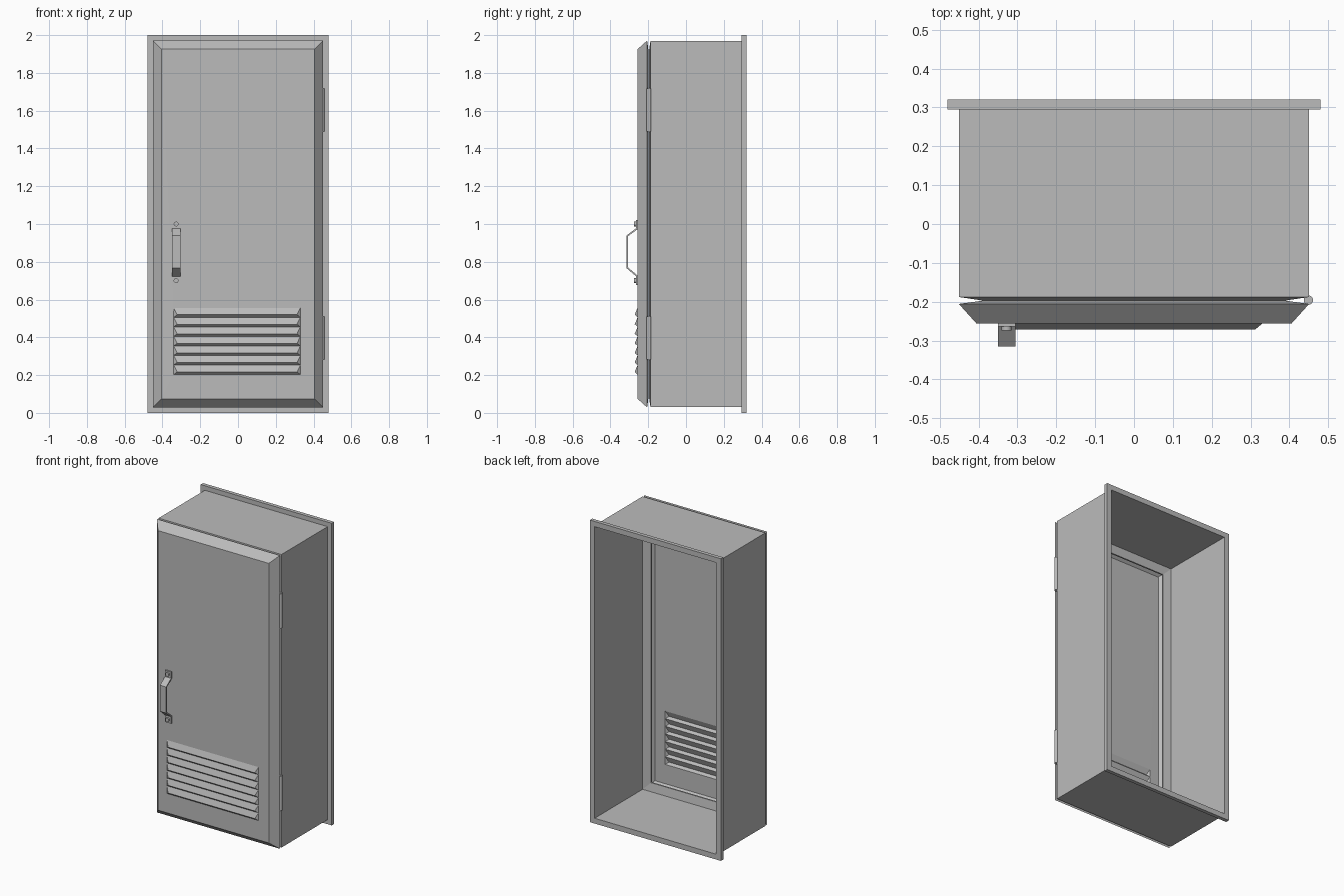
import bpy
import bmesh
from math import radians

if "Cube" in bpy.data.objects:
    bpy.data.objects.remove(bpy.data.objects["Cube"])

grey = bpy.data.materials.new("painted_grey_metal")
grey.use_nodes = True
COLOUR = (0.5, 0.5, 0.5, 1)
grey.diffuse_color = COLOUR
grey.node_tree.nodes["Principled BSDF"].inputs["Base Color"].default_value = COLOUR

HALF_W, HEIGHT = 0.48, 2.0


def finish(name, bm):
    """Turn a bmesh into a grey object."""
    bmesh.ops.recalc_face_normals(bm, faces=bm.faces)
    mesh = bpy.data.meshes.new(name)
    bm.to_mesh(mesh)
    bm.free()
    mesh.materials.append(grey)
    obj = bpy.data.objects.new(name, mesh)
    bpy.context.collection.objects.link(obj)
    return obj


def ring(bm, inset, y):
    """Rectangle of vertices inset from the overall outline."""
    w, lo, hi = HALF_W - inset, inset, HEIGHT - inset
    return [bm.verts.new((x, y, z)) for x, z in ((-w, lo), (w, lo), (w, hi), (-w, hi))]


def bridge(bm, a, b):
    for i in range(4):
        j = (i + 1) % 4
        bm.faces.new((a[i], a[j], b[j], b[i]))


def sweep_strip(name, path, x, width, thick):
    """Flat bar following a (y, z) path."""
    bm = bmesh.new()
    rows = [[bm.verts.new((x + s * width / 2, y, z)) for s in (-1, 1)] for y, z in path]
    for a, b in zip(rows, rows[1:]):
        bm.faces.new((a[0], a[1], b[1], b[0]))
    obj = finish(name, bm)
    mod = obj.modifiers.new("thickness", "SOLIDIFY")
    mod.thickness = thick
    mod.offset = 0
    mod.use_even_offset = True
    return obj


def cylinder(name, location, radius, depth, sides, rotation=(0, 0, 0)):
    bpy.ops.mesh.primitive_cylinder_add(vertices=sides, radius=radius, depth=depth,
                                        location=location, rotation=rotation)
    obj = bpy.context.object
    obj.name = name
    obj.data.materials.append(grey)
    bpy.ops.object.shade_smooth_by_angle(angle=radians(40))
    return obj


# Open-backed case with a slanted front lip and a rear mounting flange
bm = bmesh.new()
section = [(0.09, -0.197), (0.03, -0.188), (0.03, 0.295), (0, 0.295),
           (0, 0.32), (0.035, 0.32), (0.035, -0.182), (0.09, -0.191)]
rings = [ring(bm, d, y) for d, y in section]
for a, b in zip(rings, rings[1:] + rings[:1]):
    bridge(bm, a, b)
finish("case", bm)

# Door: folded return, bevelled edge and a front panel pressed into louvres
FACE_Y, OUT_Y = -0.255, -0.27
LEFT, RIGHT, TAPER = -0.34, 0.33, 0.018
COUNT, START, PITCH = 7, 0.203, 0.0505
bm = bmesh.new()
back, rim, front = [ring(bm, d, y) for d, y in ((0.09, -0.199), (0.03, -0.206), (0.075, FACE_Y))]
bridge(bm, back, rim)
bridge(bm, rim, front)


def point(x, z, y=FACE_Y):
    return bm.verts.new((x, y, z))


levels = [START + PITCH * i for i in range(COUNT + 1)]
lefts = [point(LEFT, z) for z in levels]
rights = [point(RIGHT, z) for z in levels]
# Flat panel around the louvres
bm.faces.new([front[0], front[1], rights[0], lefts[0]])
bm.faces.new([front[1], front[2]] + rights[::-1])
bm.faces.new([front[2], front[3], lefts[-1], rights[-1]])
bm.faces.new([front[3], front[0]] + lefts)
for i in range(COUNT):
    z = levels[i] + 0.014
    a, b = point(LEFT + TAPER, z, OUT_Y), point(RIGHT - TAPER, z, OUT_Y)
    bm.faces.new((lefts[i], rights[i], b, a))
    bm.faces.new((a, b, rights[i + 1], lefts[i + 1]))
    bm.faces.new((lefts[i], a, lefts[i + 1]))
    bm.faces.new((rights[i], rights[i + 1], b))
door = finish("door", bm)
sheet = door.modifiers.new("sheet_thickness", "SOLIDIFY")
sheet.thickness = 0.003
sheet.offset = 0

# Handle: bent flat bar held by two screws
HANDLE_X = -0.328
sweep_strip("handle", [(-0.26, 0.677), (-0.26, 0.725), (-0.311, 0.768),
                       (-0.311, 0.937), (-0.26, 0.975), (-0.26, 1.02)],
            HANDLE_X, 0.045, 0.008)
for name, z in (("lower", 0.7), ("upper", 1.0)):
    cylinder(name + "_handle_screw", (HANDLE_X, -0.267, z), 0.013, 0.014, 12,
             (radians(90), 0, 0))

# Hinge barrels with their pins on the left edge
for name, z in (("lower", 0.396), ("upper", 1.604)):
    cylinder(name + "_hinge_barrel", (0.449, -0.196, z), 0.012, 0.228, 16)
    cylinder(name + "_hinge_pin", (0.449, -0.196, z), 0.007, 0.234, 12)
